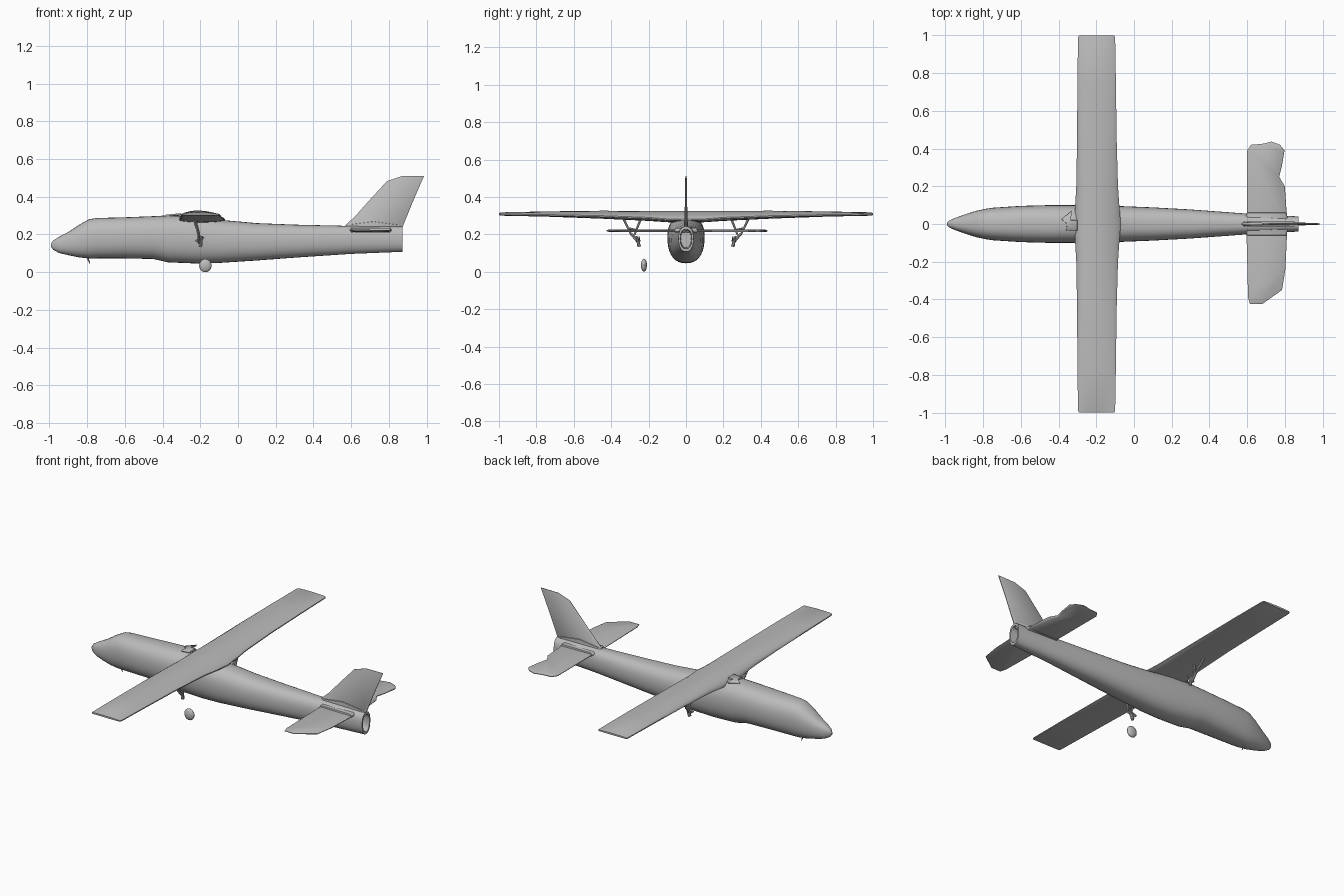
import bpy, bmesh, math
from mathutils import Vector

cube = bpy.data.objects.get("Cube")
if cube:
    bpy.data.objects.remove(cube, do_unlink=True)

grey = bpy.data.materials.new("plain grey")
grey.use_nodes = True
colour = (0.5, 0.5, 0.5, 1)
grey.diffuse_color = colour
grey.node_tree.nodes["Principled BSDF"].inputs["Base Color"].default_value = colour


def finish(name, bm, angle=35):
    bmesh.ops.recalc_face_normals(bm, faces=bm.faces)
    mesh = bpy.data.meshes.new(name)
    bm.to_mesh(mesh)
    bm.free()
    ob = bpy.data.objects.new(name, mesh)
    bpy.context.collection.objects.link(ob)
    mesh.materials.append(grey)
    bpy.ops.object.select_all(action='DESELECT')
    ob.select_set(True)
    bpy.context.view_layer.objects.active = ob
    bpy.ops.object.shade_smooth_by_angle(angle=math.radians(angle))
    return ob


def loft(name, rings, angle=35):
    """Skin a list of equal-length point rings and cap both ends."""
    bm = bmesh.new()
    loops = [[bm.verts.new(p) for p in ring] for ring in rings]
    n = len(loops[0])
    for a, b in zip(loops, loops[1:]):
        for i in range(n):
            j = (i + 1) % n
            bm.faces.new((a[i], a[j], b[j], b[i]))
    bm.faces.new(loops[0])
    bm.faces.new(loops[-1])
    return finish(name, bm, angle)


def plate(name, outline, to_point, thick):
    """Thin plate with softened edges from a 2D outline."""
    cx = sum(p[0] for p in outline) / len(outline)
    cy = sum(p[1] for p in outline) / len(outline)
    rings = []
    for t, s in ((-1, 0.93), (-0.3, 1), (0.3, 1), (1, 0.93)):
        rings.append([to_point(cx + (u - cx) * s, cy + (v - cy) * s, t * thick)
                      for u, v in outline])
    return loft(name, rings, 50)


def rod(name, a, b, r0, r1):
    a, b = Vector(a), Vector(b)
    bm = bmesh.new()
    bmesh.ops.create_cone(bm, cap_ends=True, segments=8, radius1=r0, radius2=r1,
                          depth=(b - a).length)
    turn = (b - a).to_track_quat('Z', 'Y').to_matrix()
    bmesh.ops.rotate(bm, matrix=turn, verts=bm.verts)
    bmesh.ops.translate(bm, vec=(a + b) / 2, verts=bm.verts)
    return finish(name, bm)


# Fuselage: rounded-box sections, with an open exhaust recess at the back
def section(x, w, low, high, n=32):
    mid, h = (low + high) / 2, (high - low) / 2
    ring = []
    for i in range(n):
        a = math.tau * i / n
        c, s = math.cos(a), math.sin(a)
        taper = 1 + 0.08 * min(s, 0)
        ring.append((x, w * taper * math.copysign(abs(c) ** 0.8, c),
                     mid + h * math.copysign(abs(s) ** 0.8, s)))
    return ring


stations = [(-0.992, 0.006, 0.135, 0.15), (-0.98, 0.018, 0.119, 0.168),
            (-0.95, 0.032, 0.102, 0.187), (-0.9, 0.05, 0.09, 0.213),
            (-0.84, 0.069, 0.078, 0.253), (-0.79, 0.08, 0.073, 0.281),
            (-0.75, 0.086, 0.073, 0.287), (-0.6, 0.096, 0.073, 0.291),
            (-0.45, 0.1, 0.07, 0.297), (-0.37, 0.1, 0.052, 0.301),
            (-0.22, 0.099, 0.046, 0.298), (-0.1, 0.096, 0.049, 0.278),
            (0.1, 0.088, 0.062, 0.26), (0.3, 0.077, 0.077, 0.252),
            (0.6, 0.055, 0.097, 0.245), (0.872, 0.04, 0.108, 0.242),
            (0.872, 0.031, 0.123, 0.227), (0.78, 0.027, 0.13, 0.22)]
loft("fuselage", [section(*s) for s in stations])

# Wing: curved upper surface, flatter belly, thicker fairing at the root
def wing_ring(y, lead, trail, low, high, edge):
    ring = []
    steps = 10
    chord = trail - lead
    for i in range(steps + 1):
        t = (1 - math.cos(math.pi * i / steps)) / 2
        curve = (math.sin(math.pi * t ** 0.8)) ** 0.7 if 0 < t < 1 else 0
        ring.append((lead + chord * t, y, edge + 0.003 + (high - edge - 0.003) * curve))
    for i in range(steps, -1, -1):
        t = (1 - math.cos(math.pi * i / steps)) / 2
        curve = math.sin(math.pi * t) ** 0.5 if 0 < t < 1 else 0
        ring.append((lead + chord * t, y, edge - 0.003 + (low - edge + 0.003) * curve))
    return ring


half = [(0.0, -0.315, -0.07, 0.262, 0.327, 0.278), (0.1, -0.312, -0.078, 0.265, 0.326, 0.28),
        (0.2, -0.306, -0.085, 0.272, 0.326, 0.288), (0.45, -0.302, -0.092, 0.284, 0.327, 0.297),
        (0.75, -0.3, -0.096, 0.295, 0.323, 0.303), (0.99, -0.297, -0.1, 0.3, 0.318, 0.306),
        (1.0, -0.292, -0.104, 0.303, 0.314, 0.307)]
full = [(-s[0],) + s[1:] for s in reversed(half[1:])] + half
loft("wing", [wing_ring(*s) for s in full])

# Tailplane halves, with the uneven tip and trailing edge on one side
flat = lambda u, v, t: (u, v, 0.219 + t + 0.012 * (0.7 - u))
plate("tailplane_far", [(0.6, -0.02), (0.6, 0.39), (0.62, 0.42), (0.68, 0.425),
                        (0.73, 0.437), (0.775, 0.42), (0.798, 0.39), (0.785, 0.31),
                        (0.77, 0.25), (0.8, 0.2), (0.815, -0.02)], flat, 0.006)
plate("tailplane_near", [(0.595, 0.02), (0.605, -0.39), (0.615, -0.425), (0.68, -0.425),
                         (0.785, -0.35), (0.803, -0.24), (0.815, 0.02)], flat, 0.006)
for side in (-1, 1):
    plate("tailplane_root", [(0.575, 0), (0.6, side * 0.06), (0.81, side * 0.06), (0.82, 0)],
          lambda u, v, t: (u, v, 0.222 + t), 0.011)

# Fin, slightly thicker at its foot
fin = [(0.57, 0.235), (0.57, 0.25), (0.62, 0.295), (0.7, 0.385), (0.79, 0.483), (0.87, 0.51),
       (0.987, 0.511), (0.93, 0.38), (0.873, 0.24), (0.86, 0.215)]
plate("fin", fin, lambda u, v, t: (u, t * (1.25 - 2 * (v - 0.2)), v), 0.007)
plate("fin_foot", [(0.565, 0.23), (0.58, 0.252), (0.72, 0.27), (0.86, 0.25), (0.86, 0.23)],
      lambda u, v, t: (u, t, v), 0.012)

# Broken undercarriage legs below each wing
for side in (-1, 1):
    def p(x, y, z):
        return (x, side * y, z)
    rod("leg_outer_brace", p(-0.23, 0.335, 0.287), p(-0.205, 0.295, 0.2), 0.007, 0.005)
    rod("leg_inner_brace", p(-0.235, 0.24, 0.287), p(-0.21, 0.275, 0.2), 0.007, 0.005)
    rod("leg_cross_brace", p(-0.215, 0.315, 0.235), p(-0.21, 0.255, 0.222), 0.005, 0.004)
    rod("leg_lower", p(-0.208, 0.295, 0.205), p(-0.205, 0.25, 0.155), 0.007, 0.009)
    rod("leg_stub", p(-0.19, 0.265, 0.19), p(-0.2, 0.25, 0.135), 0.005, 0.01)
    rod("leg_fork", p(-0.225, 0.25, 0.165), p(-0.18, 0.25, 0.185), 0.006, 0.004)

# Single loose wheel
bm = bmesh.new()
bmesh.ops.create_uvsphere(bm, u_segments=20, v_segments=12, radius=1)
for v in bm.verts:
    v.co = (-0.173 + 0.033 * v.co.x, -0.225 + 0.016 * v.co.y, 0.035 + 0.035 * v.co.z)
finish("wheel", bm)

# Small aerial under the nose and torn fairing ahead of the wing
rod("nose_aerial", (-0.8, 0, 0.08), (-0.785, 0, 0.045), 0.006, 0.002)
plate("torn_fairing", [(-0.385, 0.025), (-0.33, 0.07), (-0.335, 0.02), (-0.3, 0.02),
                       (-0.3, -0.035), (-0.36, -0.035), (-0.355, 0.0)],
      lambda u, v, t: (u, v, 0.304 + t + 0.1 * (u + 0.34)), 0.005)
